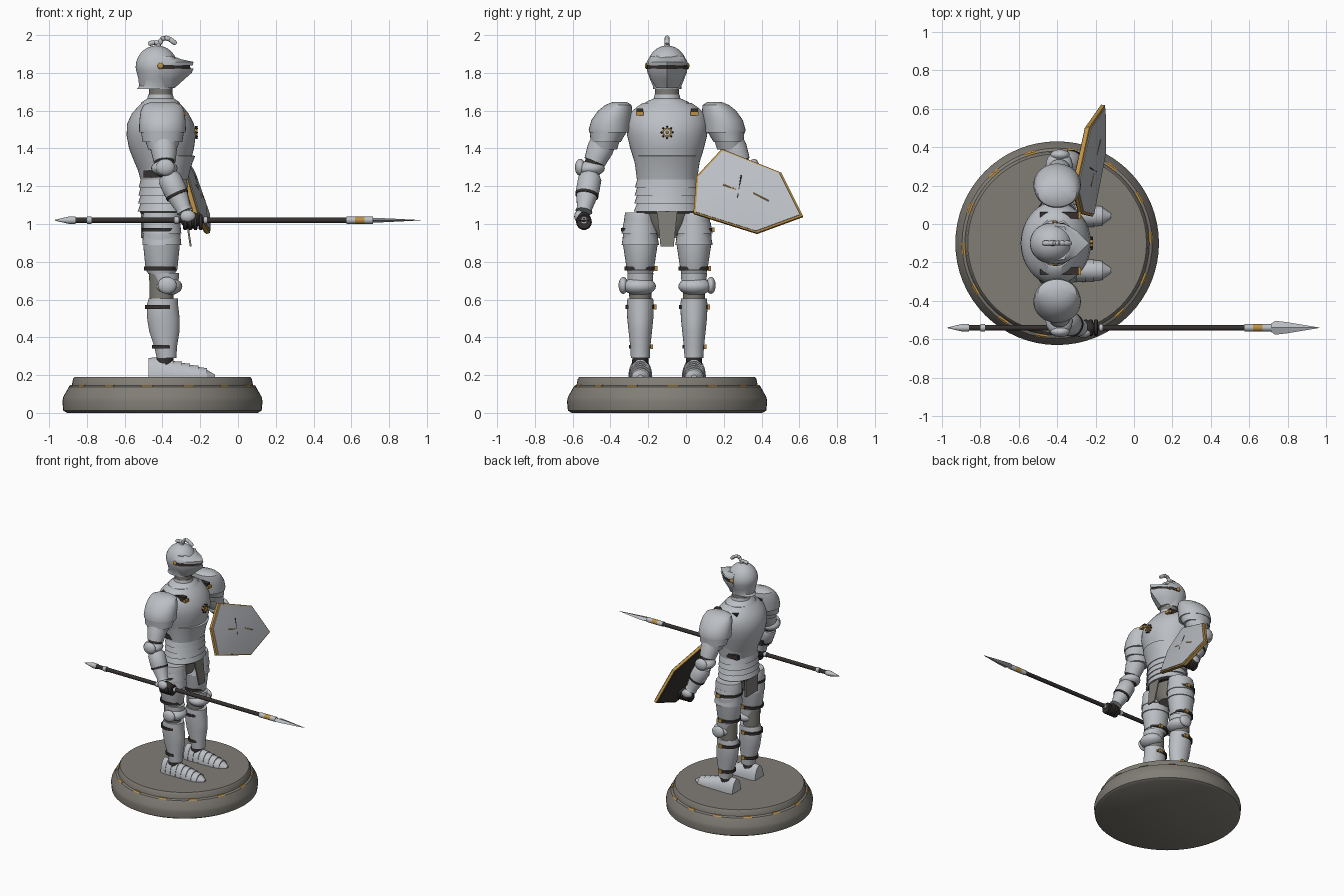
import bpy, bmesh, math
from mathutils import Vector

if "Cube" in bpy.data.objects:
    bpy.data.objects.remove(bpy.data.objects["Cube"])


def material(name, rgb):
    m = bpy.data.materials.new(name)
    m.diffuse_color = (*rgb, 1)
    m.use_nodes = True
    m.node_tree.nodes["Principled BSDF"].inputs["Base Color"].default_value = m.diffuse_color
    return m


STEEL = material("steel", (0.50, 0.52, 0.55))
STONE = material("stone", (0.22, 0.205, 0.18))
DARK = material("dark_leather", (0.035, 0.03, 0.028))
GOLD = material("gold", (0.50, 0.28, 0.06))
CLOTH = material("cloth", (0.21, 0.20, 0.18))
CX, CY = -0.40, -0.10


def bridge(name, mat, rings, angle=35):
    """Skin a list of point rings and cap both ends."""
    bm = bmesh.new()
    vs = [[bm.verts.new(p) for p in r] for r in rings]
    n = len(rings[0])
    for a, b in zip(vs, vs[1:]):
        for i in range(n):
            bm.faces.new((a[i], a[(i + 1) % n], b[(i + 1) % n], b[i]))
    bm.faces.new(vs[0])
    bm.faces.new(vs[-1])
    bmesh.ops.recalc_face_normals(bm, faces=bm.faces)
    me = bpy.data.meshes.new(name)
    bm.to_mesh(me)
    bm.free()
    me.materials.append(mat)
    me.shade_smooth()
    me.set_sharp_from_angle(angle=math.radians(angle))
    ob = bpy.data.objects.new(name, me)
    bpy.context.collection.objects.link(ob)
    return ob


def loft(name, mat, rings, n=32):
    """Vertical loft; rings are (z, cx, cy, rx, ry)."""
    t = [2 * math.pi * i / n for i in range(n)]
    return bridge(name, mat, [[(cx + rx * math.cos(a), cy + ry * math.sin(a), z) for a in t]
                              for z, cx, cy, rx, ry in rings])


def tube(name, mat, p0, p1, profile, n=24, flat=1.0):
    """Turned part along p0-p1; profile is (fraction, radius)."""
    p0, p1 = Vector(p0), Vector(p1)
    q = (p1 - p0).to_track_quat('Z', 'Y')
    return bridge(name, mat, [[p0.lerp(p1, f) + q @ Vector((r * math.cos(a), r * flat * math.sin(a), 0))
                               for a in (2 * math.pi * i / n for i in range(n))] for f, r in profile])


def ball(name, mat, c, r, n=24, m=12):
    """Ellipsoid with centre c and radii r."""
    return loft(name, mat, [(c[2] - r[2] * math.cos(a), c[0], c[1], r[0] * math.sin(a), r[1] * math.sin(a))
                            for a in (math.pi * (i + 0.1) / (m + 0.2) for i in range(m + 1))], n)


def box(name, mat, c, d):
    x, y, z = (v / 2 for v in d)
    sq = [(-x, -y), (x, -y), (x, y), (-x, y)]
    return bridge(name, mat, [[(c[0] + a, c[1] + b, c[2] + h) for a, b in sq] for h in (-z, z)])


# Plinth
loft("plinth", STONE, [(z, CX, CY, r, r) for z, r in
     ((0, .505), (.012, .525), (.06, .53), (.085, .525), (.138, .495), (.145, .48), (.18, .473), (.19, .465))], 64)
for k in range(14):
    a0 = 2 * math.pi * k / 14
    arc = [a0 + j * .03 for j in range(5)]
    bridge("plinth_gold_dash", GOLD, [[(CX + r * math.cos(a), CY + r * math.sin(a), z)
           for r, z in ((.488, .139), (.498, .139), (.49, .147), (.48, .147))] for a in arc])

# Torso: breastplate, lower plate, waist lames, belt, hips
loft("breastplate", STEEL, [(1.25, -.39, CY, .125, .155), (1.32, -.40, CY, .145, .17), (1.40, -.405, CY, .172, .195),
     (1.47, -.407, CY, .183, .212), (1.53, -.41, CY, .177, .216), (1.585, -.412, CY, .15, .20),
     (1.62, -.41, CY, .12, .16), (1.64, -.41, CY, .10, .13)], 48)
loft("belly_plate", STEEL, [(1.235, -.39, CY, .126, .16), (1.30, -.392, CY, .142, .168), (1.36, -.392, CY, .165, .178),
     (1.362, -.392, CY, .158, .172)], 48)
for i in range(4):
    z = 1.205 - i * .042
    loft("waist_lame", STEEL, [(z - .012, -.395, CY, .13 + i * .002, .170 + i * .002), (z + .034, -.393, CY, .122, .158)], 40)
loft("belt", DARK, [(1.055, -.395, CY, .122, .16), (1.085, -.395, CY, .125, .165)])
loft("hips", CLOTH, [(.94, CX, CY, .06, .06), (1.0, CX, CY, .085, .12), (1.07, CX, CY, .105, .15)])
loft("gorget", STEEL, [(1.61, -.41, CY, .115, .14), (1.645, -.41, CY, .10, .115), (1.665, -.41, CY, .07, .07),
     (1.685, -.41, CY, .066, .066)])
loft("neck", CLOTH, [(1.67, -.41, CY, .062, .064), (1.76, -.41, CY, .062, .064)])
box("rear_flap", CLOTH, (-.505, CY, .99), (.015, .15, .13))
bridge("front_flap", STEEL, [[(x, y, z) for x, y, z in ((-.275, -.155, 1.08), (-.275, -.045, 1.08),
       (-.245, -.065, .88), (-.245, -.135, .88))], [(x, y, z) for x, y, z in ((-.285, -.155, 1.08),
       (-.285, -.045, 1.08), (-.255, -.065, .88), (-.255, -.135, .88))]]).data.materials[0] = CLOTH
# Chest ornament: ring with radial studs
ring = [2 * math.pi * k / 16 for k in range(17)]
bridge("chest_ring", GOLD, [[(x, CY + r * math.cos(a), 1.485 + r * math.sin(a)) for x, r in
       ((-.23, .017), (-.214, .017), (-.214, .025), (-.23, .025))] for a in ring])
for k in range(8):
    a = math.pi * k / 4
    ball("chest_stud", DARK, (-.22, CY + .03 * math.cos(a), 1.485 + .03 * math.sin(a)), (.008, .005, .005), 8, 6)
ball("chest_boss", GOLD, (-.222, CY, 1.485), (.008, .008, .008), 10, 6)

# Helmet
loft("helmet", STEEL, [(1.715, -.44, CY, .095, .075), (1.73, -.435, CY, .088, .075), (1.77, -.43, CY, .098, .092),
     (1.81, -.43, CY, .108, .103)] + [(1.83 + .115 * math.sin(a), -.43, CY, .112 * math.cos(a), .106 * math.cos(a))
     for a in (i * .195 for i in range(8))] + [(1.945, -.43, CY, .005, .005)], 40)


def wedge(name, mat, levels):
    """Pointed face plate; levels are (z, half width, peak x)."""
    bridge(name, mat, [[(-.42, CY - s, z), (-.36, CY - s * .93, z), ((p - .36) / 2, CY - s * .6, z), (p, CY, z),
           ((p - .36) / 2, CY + s * .6, z), (-.36, CY + s * .93, z), (-.42, CY + s, z)] for z, s, p in levels])


wedge("visor", STEEL, [(1.72, .062, -.335), (1.765, .088, -.285), (1.80, .104, -.245), (1.822, .108, -.235)])
wedge("eye_slit", DARK, [(1.82, .111, -.25), (1.842, .111, -.255)])
wedge("visor_brow", STEEL, [(1.84, .109, -.24), (1.858, .108, -.235), (1.872, .10, -.30), (1.89, .09, -.345)])
for s in (-1, 1):
    ball("visor_pivot", GOLD, (-.41, CY + s * .11, 1.837), (.016, .008, .016), 16, 8)
crest = [(-.47, 1.955), (-.44, 1.962), (-.415, 1.955), (-.405, 1.978), (-.385, 1.986), (-.36, 1.978), (-.33, 1.955)]
for (a, b), (c, d) in zip(crest, crest[1:]):
    tube("crest_segment", STEEL, (a, CY, b), (c, CY, d), ((-.15, .009), (.1, .013), (.8, .013), (1.1, .008)), 12)
tube("crest_socket", STEEL, (-.425, CY, 1.93), (-.418, CY, 1.962), ((0, .02), (1, .01)), 12)

for s in (-1, 1):
    def Y(d):
        return CY + s * d

    # Shoulder straps and pauldrons
    box("shoulder_strap", DARK, (-.39, Y(.145), 1.595), (.20, .035, .035))
    box("shoulder_buckle", GOLD, (-.285, Y(.145), 1.585), (.02, .04, .02))
    loft("pauldron", STEEL, [(1.485, CX, Y(.305), .122, .108), (1.50, CX, Y(.305), .124, .11), (1.55, CX, Y(.295), .122, .106),
         (1.60, CX, Y(.275), .115, .09), (1.63, CX, Y(.258), .10, .07), (1.647, CX, Y(.25), .06, .035)])
    loft("pauldron_lame", STEEL, [(1.435, CX, Y(.325), .105, .08), (1.495, CX, Y(.31), .115, .10)])
    loft("pauldron_lower_lame", STEEL, [(1.395, CX, Y(.335), .075, .07), (1.45, CX, Y(.325), .095, .078)])
    # Arm
    sh, el, ha = (-.4, Y(.31), 1.5), (-.385, Y(.40), 1.29), (-.265, Y(.447), 1.03)
    tube("upper_arm", STEEL, sh, el, ((0, .065), (.5, .07), (.82, .058)))
    tube("elbow_cloth", DARK, sh, el, ((.75, .05), (1.1, .05)))
    ball("elbow_cop", STEEL, (-.39, Y(.405), 1.295), (.07, .075, .042))
    ball("elbow_wing", STEEL, (-.385, Y(.46), 1.30), (.05, .028, .045))
    tube("forearm", STEEL, el, ha, ((.12, .05), (.2, .062), (.45, .062), (.8, .04), (.86, .045)))
    tube("forearm_strap", DARK, el, ha, ((.5, .0625), (.55, .061)))
    ball("forearm_buckle", GOLD, (-.30, Y(.425), 1.16), (.012, .012, .012), 10, 6)
    # Gauntlet
    ball("fist", DARK, (-.25, Y(.442), 1.02), (.055, .04, .045), 20, 10)
    ball("hand_plate", STEEL, (-.265, Y(.465), 1.04), (.042, .027, .034), 16, 8)
    for k in range(4):
        x = -.29 + k * .027
        tube("finger", DARK, (x, Y(.44), 1.01), (x + .022, Y(.44), 1.01), ((0, .036), (.2, .042), (.8, .042), (1, .036)), 14)

    # Leg
    ly = Y(.142)
    loft("thigh", STEEL, [(.735, -.405, ly, .07, .066), (.76, -.405, ly, .084, .072), (.88, -.405, ly, .096, .09),
         (.905, -.405, ly, .098, .095), (1.04, -.405, ly, .10, .084), (1.06, -.405, ly, .095, .08)])
    for z in (.90, .96):
        loft("thigh_lame", STEEL, [(z - .01, -.403, ly, .103, .099), (z + .05, -.405, ly, .099, .088)])
    loft("knee_cloth", CLOTH, [(.58, -.405, ly, .062, .058), (.75, -.405, ly, .066, .06)])
    ball("knee_cop", STEEL, (-.37, ly + s * .005, .67), (.075, .088, .048))
    ball("knee_wing", STEEL, (-.375, Y(.232), .675), (.05, .025, .045))
    loft("knee_upper_lame", STEEL, [(.69, -.385, ly, .07, .066), (.74, -.39, ly, .078, .069)])
    loft("greave", STEEL, [(.29, -.378, ly, .052, .05), (.35, -.383, ly, .06, .053), (.43, -.39, ly, .08, .062),
         (.50, -.395, ly, .086, .069), (.57, -.40, ly, .083, .072), (.605, -.395, ly, .078, .068)])
    loft("ankle", DARK, [(.2, -.40, ly, .05, .045), (.3, -.385, ly, .045, .042)])
    # Leg straps with buckles
    for z, rx, ry, cx in ((.97, .098, .102, -.41), (.765, .088, .083, -.41), (.56, .083, .079, -.41), (.35, .06, .06, -.395)):
        loft("leg_strap", DARK, [(z - .01, cx, ly, rx, ry), (z + .01, cx, ly, rx, ry)])
        box("leg_buckle", GOLD, (cx + .02, ly + ry, z), (.03, .014, .025))
    # Segmented foot armour, flat on the plinth
    heights = (.10, .098, .092, .084, .074, .064, .053, .04, .012)
    widths = (.052, .06, .06, .058, .057, .056, .054, .046, .014)
    for i in range(8):
        x0 = -.475 + i * .044
        rings = []
        for x, k, g in ((x0, i, 0), (x0 + .046, i + 1, .007 if i < 7 else 0)):
            rings.append([(x, ly + (widths[k] + g / 2) * math.cos(a), .19 + (heights[k] + g) * math.sin(a))
                          for a in (math.pi * j / 14 for j in range(15))])
        bridge("foot_lame", STEEL, rings)

# Side straps of the breastplate
for s in (-1, 1):
    box("side_strap", DARK, (-.45, CY + s * .153, 1.265), (.10, .02, .035))

# Spear along x
LY, LZ = CY - .44, 1.02


def spear(name, mat, x0, x1, profile, n=16):
    return tube(name, mat, (x0, LY, LZ), (x1, LY, LZ), profile, n)


spear("spear_shaft", DARK, -.88, .70, ((0, .015), (1, .015)))
spear("spear_butt", STEEL, -.97, -.86, ((0, .002), (.7, .02), (1, .02)))
for x0, x1, mat in ((-.80, -.775, STEEL), (-.335, -.315, STEEL), (-.18, -.165, STEEL), (.575, .62, STEEL),
                    (.62, .67, GOLD), (.67, .715, STEEL)):
    spear("spear_collar", mat, x0, x1, ((0, .019), (1, .019)))
bridge("spear_blade", STEEL, [[(x, LY - w, LZ), (x, LY, LZ - t), (x, LY + w, LZ), (x, LY, LZ + t)] for x, w, t in
       ((.70, .012, .012), (.735, .036, .012), (.79, .03, .01), (.965, .001, .001))], 20)

# Shield
NORMAL = Vector((1, -.1, .3)).normalized()
OUTLINE = ((.19, 1.395), (.505, 1.27), (.62, 1.04), (.375, .95), (.04, 1.055), (.055, 1.25))
MY, MZ = .30, 1.165


def on_shield(y, z, off):
    return Vector((-.24 + .1 * (y - .505) - .3 * (z - 1.27), y, z)) + NORMAL * off


def outline(k, off):
    return [on_shield(MY + (y - MY) * k, MZ + (z - MZ) * k, off) for y, z in OUTLINE]


bridge("shield_rim", GOLD, [outline(1, -.012), outline(1.0, .008), outline(.97, .012)])
bridge("shield_face", STEEL, [outline(.96, .005), outline(.955, .016), outline(.5, .027), outline(.02, .03)], 15)
bridge("shield_back", DARK, [outline(.97, -.017), outline(.97, -.008)])
for (y0, z0), (y1, z1), mat in (((.295, 1.25), (.275, 1.13), DARK), ((.20, 1.20), (.27, 1.175), GOLD),
                                ((.36, 1.155), (.44, 1.115), GOLD)):
    tube("shield_inlay", mat, on_shield(y0, z0, .025), on_shield(y1, z1, .025), ((0, .005), (1, .005)), 8)
tube("shield_grip", DARK, on_shield(.31, 1.07, -.05), on_shield(.37, 1.03, -.005), ((0, .02), (1, .02)), 12)
